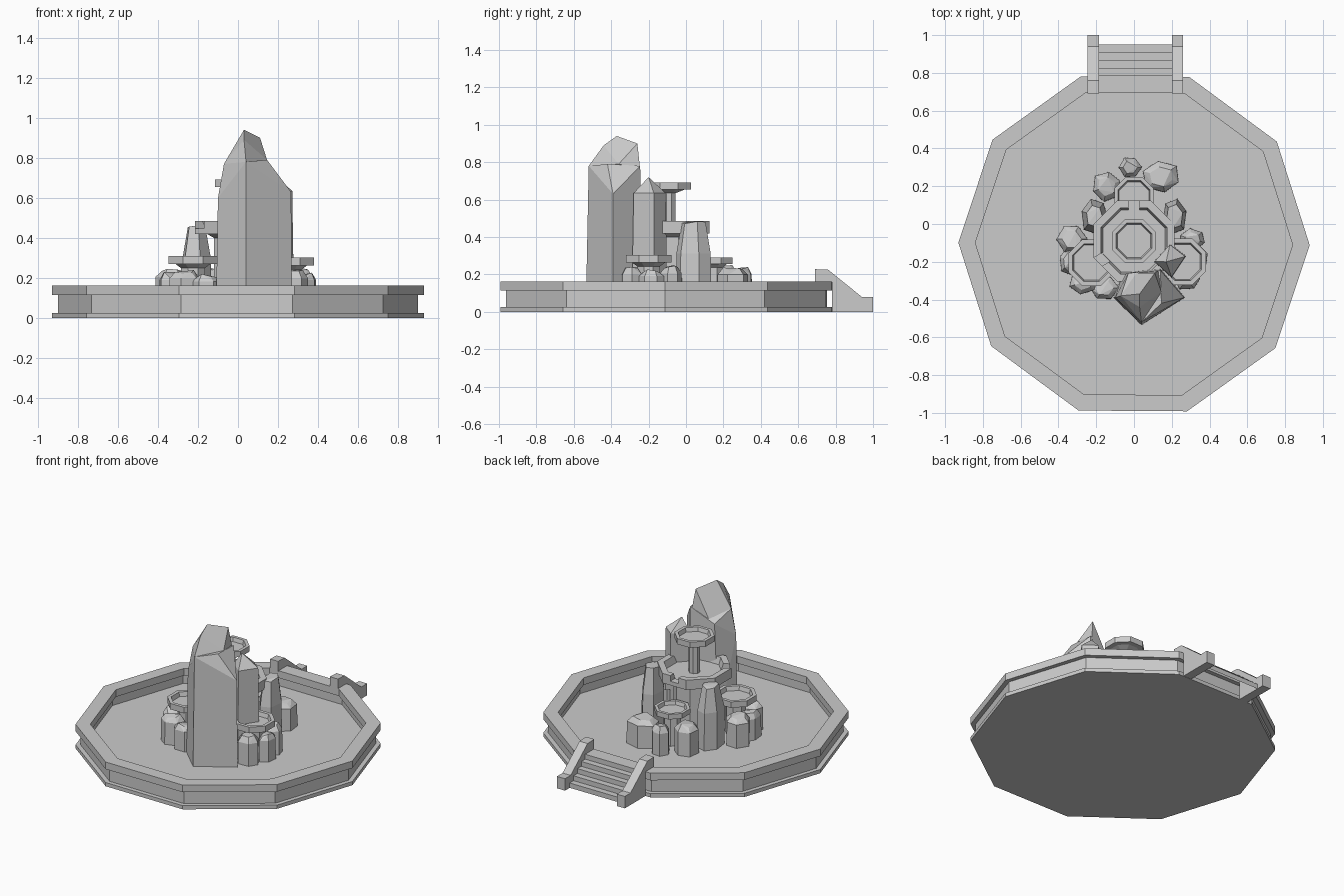
import bpy, bmesh, random
from math import sin, cos, pi, radians

if "Cube" in bpy.data.objects:
    bpy.data.objects.remove(bpy.data.objects["Cube"])

random.seed(4)

def finish(name, bm):
    bmesh.ops.recalc_face_normals(bm, faces=bm.faces)
    me = bpy.data.meshes.new(name)
    bm.to_mesh(me)
    bm.free()
    ob = bpy.data.objects.new(name, me)
    bpy.context.collection.objects.link(ob)
    return ob

def lathe(name, profile, n, cx, cy, rot=0.0):
    """Faceted turned part, capped at the first and last ring."""
    bm = bmesh.new()
    rings = [[bm.verts.new((cx + r * cos(rot + 2 * pi * i / n),
                            cy + r * sin(rot + 2 * pi * i / n), z)) for i in range(n)]
             for r, z in profile]
    for a, b in zip(rings, rings[1:]):
        for i in range(n):
            j = (i + 1) % n
            bm.faces.new((a[i], a[j], b[j], b[i]))
    bm.faces.new(rings[0])
    bm.faces.new(rings[-1])
    return finish(name, bm)

def hull(name, pts):
    bm = bmesh.new()
    for p in pts:
        bm.verts.new(p)
    r = bmesh.ops.convex_hull(bm, input=bm.verts)
    junk = {g for g in r['geom_interior'] + r['geom_unused'] if isinstance(g, bmesh.types.BMVert)}
    bmesh.ops.delete(bm, geom=list(junk), context='VERTS')
    bmesh.ops.dissolve_limit(bm, angle_limit=radians(4), verts=bm.verts, edges=bm.edges)
    return finish(name, bm)

def rock(name, x, y, rx, ry, h, n=6, shoulder=0.75, top=0.6, rot=0.0):
    """Irregular upright stone: wide base, shoulder ring, smaller tilted top."""
    pts = []
    jit = [random.uniform(0.9, 1.08) for _ in range(n)]
    for s, z in ((1.0, FLOOR - 0.01), (0.98, FLOOR + (h - FLOOR) * shoulder), (top, h)):
        for i in range(n):
            a = rot + 2 * pi * i / n
            dz = random.uniform(-0.02, 0) if z == h else 0
            pts.append((x + rx * s * jit[i] * cos(a), y + ry * s * jit[i] * sin(a), z + dz))
    return hull(name, pts)

def extrude_x(name, yz, x0, x1, closed=True):
    bm = bmesh.new()
    a = [bm.verts.new((x0, y, z)) for y, z in yz]
    b = [bm.verts.new((x1, y, z)) for y, z in yz]
    m = len(yz)
    for i in range(m if closed else m - 1):
        j = (i + 1) % m
        bm.faces.new((a[i], a[j], b[j], b[i]))
    if closed:
        bm.faces.new(a)
        bm.faces.new(b)
    return finish(name, bm)

FLOOR = 0.05
CY = -0.105

# ten-sided basin with lipped wall
lathe("basin", [(0.93, 0), (0.93, 0.025), (0.90, 0.025), (0.90, 0.115), (0.93, 0.115),
                (0.93, 0.163), (0.84, 0.163), (0.84, 0.115), (0.865, 0.115), (0.865, FLOOR)],
      10, 0, CY, radians(-0.4))

# entry stair: sloped side walls and five steps
rail = [(0.78, 0), (1.0, 0), (1.0, 0.08), (0.94, 0.08), (0.76, 0.225), (0.69, 0.228),
        (0.69, 0.16), (0.78, 0.16)]
extrude_x("stair_wall_left", rail, -0.245, -0.185)
extrude_x("stair_wall_right", rail, 0.20, 0.26)
steps = [(0.95, 0.0)]
for i in range(5):
    z = 0.163 * (i + 1) / 5
    steps += [(0.95 - 0.041 * i, z), (0.95 - 0.041 * (i + 1), z)]
extrude_x("stair_steps", steps, -0.185, 0.20, closed=False)

# fountain bowls on stems, eight-sided
def bowl(name, x, y, r, top, h, stem, foot):
    return lathe(name, [(stem, foot), (stem, top - h - 0.02), (r * 0.72, top - h), (r, top - h),
                        (r, top), (r * 0.82, top), (r * 0.76, top - h * 0.7)], 8, x, y, pi / 8)

bowl("top_bowl", 0, -0.09, 0.125, 0.692, 0.038, 0.036, 0.42)
main = bowl("main_bowl", 0, -0.09, 0.232, 0.485, 0.065, 0.13, FLOOR)
bowl("left_bowl", -0.225, -0.205, 0.132, 0.31, 0.04, 0.065, FLOOR)
bowl("right_bowl", 0.258, -0.2, 0.132, 0.303, 0.04, 0.065, FLOOR)
bowl("back_bowl", 0, 0.145, 0.112, 0.29, 0.034, 0.055, FLOOR)

# spout notches in the main bowl rim
bm = bmesh.new()
for deg in (90, 210, 330):
    a = radians(deg)
    new = bmesh.ops.create_cube(bm, size=1)['verts']
    bmesh.ops.scale(bm, vec=(0.12, 0.06, 0.08), verts=new)
    bmesh.ops.translate(bm, vec=(0.21, 0, 0.487), verts=new)
    for v in new:
        px, py = v.co.x, v.co.y
        v.co.x, v.co.y = px * cos(a) - py * sin(a), px * sin(a) + py * cos(a) - 0.09
cutter = finish("spout_cutter", bm)
cutter.hide_render = True
cutter.hide_viewport = True
mod = main.modifiers.new("spouts", 'BOOLEAN')
mod.operation = 'DIFFERENCE'
mod.object = cutter

# tall front rock: body with right shoulder, plus the peak
base = [(0.04, -0.535), (-0.11, -0.39), (-0.06, -0.26), (0.14, -0.23), (0.27, -0.39)]
hull("front_rock_body", [(x, y, FLOOR - 0.01) for x, y in base] +
     [(0.04, -0.52, 0.78), (-0.10, -0.39, 0.60), (-0.07, -0.38, 0.77), (-0.03, -0.26, 0.70),
      (0.14, -0.245, 0.78), (0.265, -0.39, 0.63), (0.145, -0.42, 0.79)])
hull("front_rock_peak", [(0.04, -0.52, 0.78), (-0.07, -0.38, 0.77), (0.145, -0.36, 0.79),
     (0.13, -0.245, 0.76), (0.0, -0.26, 0.70), (0.03, -0.44, 0.89), (0.03, -0.37, 0.94),
     (0.11, -0.26, 0.90)])

# pointed side rock
side = [(0.10, -0.20), (0.19, -0.10), (0.28, -0.17), (0.20, -0.29)]
hull("side_rock", [(x, y, FLOOR - 0.01) for x, y in side] +
     [(0.19 + (x - 0.19) * 0.9, -0.19 + (y + 0.19) * 0.9, 0.635) for x, y in side] +
     [(0.17, -0.20, 0.72)])

# two upright rocks at the back
rock("upright_rock_right", 0.215, 0.04, 0.07, 0.105, 0.485, 6, 0.6, 0.68, 0.3)
rock("upright_rock_left", -0.21, 0.045, 0.075, 0.10, 0.465, 6, 0.6, 0.6, 0.8)

# low boulders around the lower bowls: x, y, rx, ry, height
boulders = [(-0.02, 0.30, 0.06, 0.06, 0.24), (0.145, 0.25, 0.10, 0.085, 0.24),
            (-0.145, 0.20, 0.08, 0.085, 0.25), (-0.33, -0.08, 0.08, 0.085, 0.25),
            (-0.34, -0.20, 0.06, 0.08, 0.23), (-0.27, -0.31, 0.08, 0.06, 0.24),
            (-0.16, -0.34, 0.08, 0.07, 0.22), (0.31, -0.08, 0.075, 0.06, 0.25),
            (0.345, -0.18, 0.05, 0.07, 0.23), (0.28, -0.29, 0.075, 0.06, 0.24)]
for i, (x, y, rx, ry, h) in enumerate(boulders):
    rock(f"boulder_{i + 1}", x, y, rx, ry, h, 6, 0.78, 0.62, i * 0.7)
